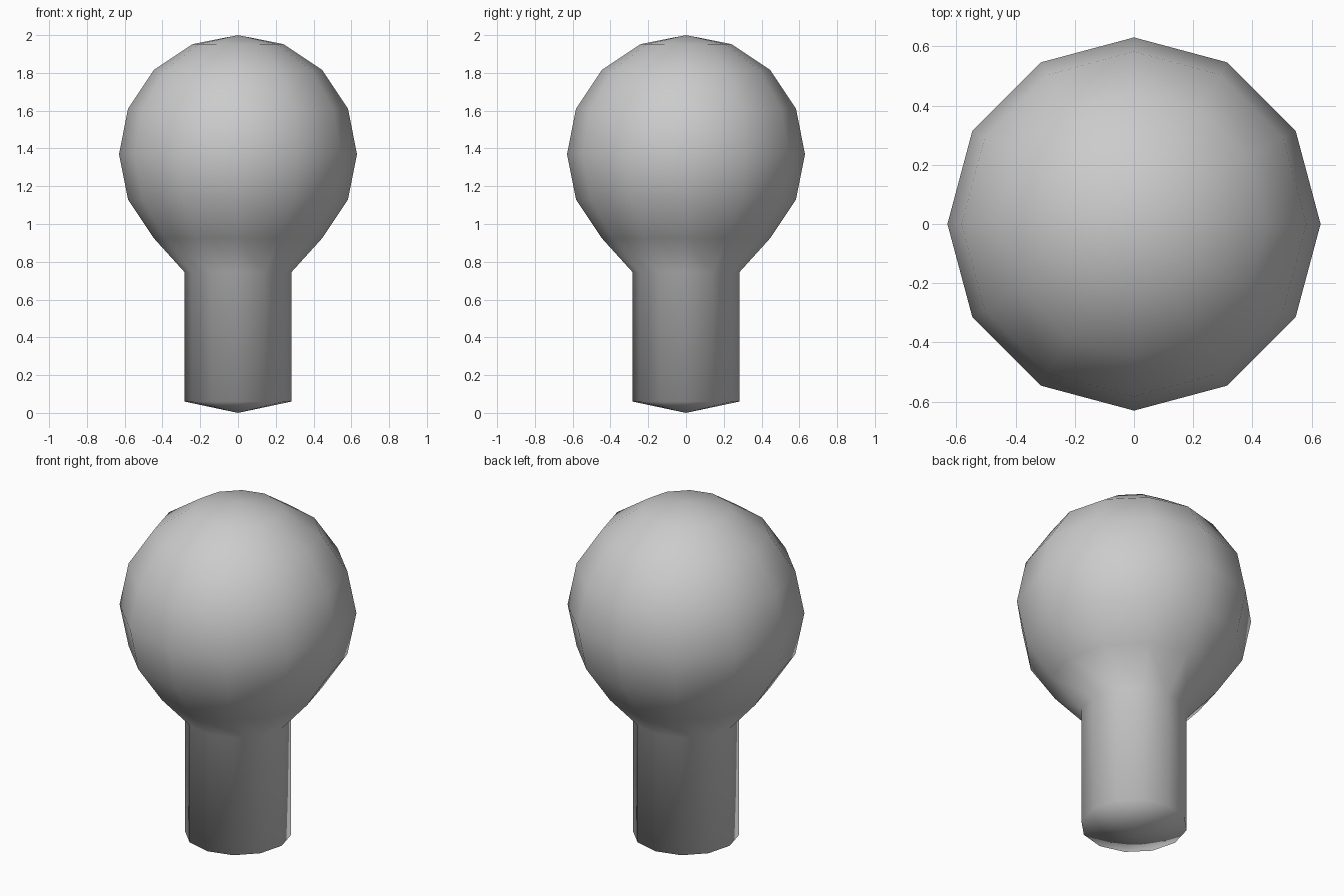
import bpy, bmesh, math

if "Cube" in bpy.data.objects:
    bpy.data.objects.remove(bpy.data.objects["Cube"])

SEGMENTS = 12
R, CENTRE = 0.63, 1.37

# Profile from top to bottom: round head, then neck pulled down to a shallow tip
profile = [(R * math.sin(math.radians(22.5 * i)),
            CENTRE + R * math.cos(math.radians(22.5 * i))) for i in range(1, 7)]
profile += [(0.283, 0.745), (0.283, 0.06)]

bm = bmesh.new()
rings = []
for r, z in profile:
    rings.append([bm.verts.new((r * math.cos(2 * math.pi * k / SEGMENTS),
                                r * math.sin(2 * math.pi * k / SEGMENTS), z))
                  for k in range(SEGMENTS)])
top = bm.verts.new((0, 0, CENTRE + R))
tip = bm.verts.new((0, 0, 0))

# Side bands and end fans
for k in range(SEGMENTS):
    n = (k + 1) % SEGMENTS
    for upper, lower in zip(rings, rings[1:]):
        bm.faces.new((upper[k], lower[k], lower[n], upper[n]))
    bm.faces.new((top, rings[0][k], rings[0][n]))
    bm.faces.new((tip, rings[-1][n], rings[-1][k]))
bmesh.ops.recalc_face_normals(bm, faces=bm.faces)
for f in bm.faces:
    f.smooth = True

mesh = bpy.data.meshes.new("bulb_body")
bm.to_mesh(mesh)
bm.free()
bpy.context.collection.objects.link(bpy.data.objects.new("bulb_body", mesh))
